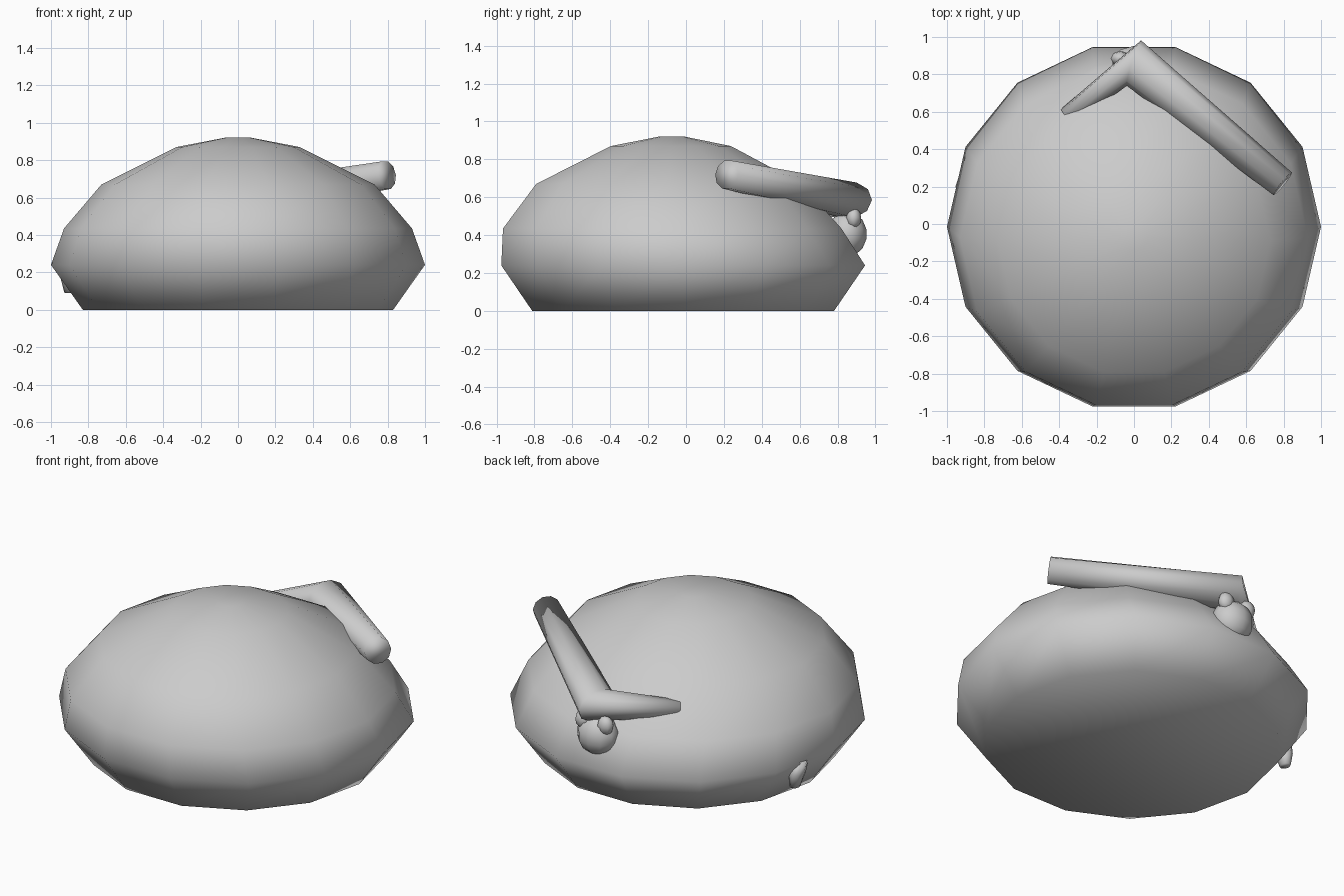
import bpy, bmesh, math
from mathutils import Vector

if "Cube" in bpy.data.objects:
    bpy.data.objects.remove(bpy.data.objects["Cube"])

grey = bpy.data.materials.new("plain grey")
grey.diffuse_color = (0.6, 0.6, 0.6, 1)
grey.use_nodes = True
grey.node_tree.nodes["Principled BSDF"].inputs["Base Color"].default_value = grey.diffuse_color


def finish(name, bm):
    bmesh.ops.recalc_face_normals(bm, faces=bm.faces)
    for f in bm.faces:
        f.smooth = True
    me = bpy.data.meshes.new(name)
    bm.to_mesh(me)
    bm.free()
    me.materials.append(grey)
    ob = bpy.data.objects.new(name, me)
    bpy.context.collection.objects.link(ob)
    return ob


def skin(name, rings):
    """Bridge matching rings of points and cap both ends."""
    bm = bmesh.new()
    loops = [[bm.verts.new(p) for p in ring] for ring in rings]
    n = len(loops[0])
    for a, b in zip(loops, loops[1:]):
        for i in range(n):
            j = (i + 1) % n
            bm.faces.new((a[i], a[j], b[j], b[i]))
    bm.faces.new(loops[0])
    bm.faces.new(loops[-1])
    return finish(name, bm)


def blob(name, centre, size, segments=10, rings=7):
    bm = bmesh.new()
    bmesh.ops.create_uvsphere(bm, u_segments=segments, v_segments=rings, radius=1)
    bmesh.ops.scale(bm, vec=size, verts=bm.verts)
    bmesh.ops.translate(bm, vec=centre, verts=bm.verts)
    return finish(name, bm)


# Domed body: (height, radius, y centre), the crown leans to the front
profile = [(0, .83, -.015), (.24, 1.0, -.015), (.435, .93, -.073),
           (.67, .73, -.09), (.87, .33, -.08), (.92, .07, -.075)]
SIDES = 14
skin("body", [[(r * math.cos(t), yc + .985 * r * math.sin(t), z)
               for t in (math.tau * i / SIDES for i in range(SIDES))]
              for z, r, yc in profile])


# Bent stalk: mitred tube, long arm to the right and short arm sinking into the body
path = [Vector(p) for p in ((.795, .215, .72), (0, .86, .585), (-.36, .575, .55))]
radii = (.078, .098, .05)
stalk = []
for k, (p, r) in enumerate(zip(path, radii)):
    a = (path[min(k + 1, 2)] - path[max(k - 1, 0)]).normalized()
    side = a.cross(Vector((0, 0, 1))).normalized()
    up = side.cross(a)
    mitre = 1.3 if k == 1 else 1
    stalk.append([p + r * (mitre * math.cos(t) * side + math.sin(t) * up)
                  for t in (math.tau * i / 10 for i in range(10))])
skin("bent_stalk", stalk)

# Bud under the bend, with two small lobes on top
blob("bud", (0, .85, .405), (.125, .105, .12))
for s in (-1, 1):
    blob("bud_lobe", (s * .075, .885, .49), (.05, .04, .055), 8, 6)

# Small open stub low on the left side
stub = [((-.9, .23, .09), .035), ((-.905, .215, .17), .055),
        ((-.915, .2, .25), .05), ((-.905, .19, .2), .025)]
skin("side_stub", [[(x + .8 * r * math.cos(t), y + r * math.sin(t), z)
                    for t in (math.tau * i / 8 for i in range(8))]
                   for (x, y, z), r in stub])
